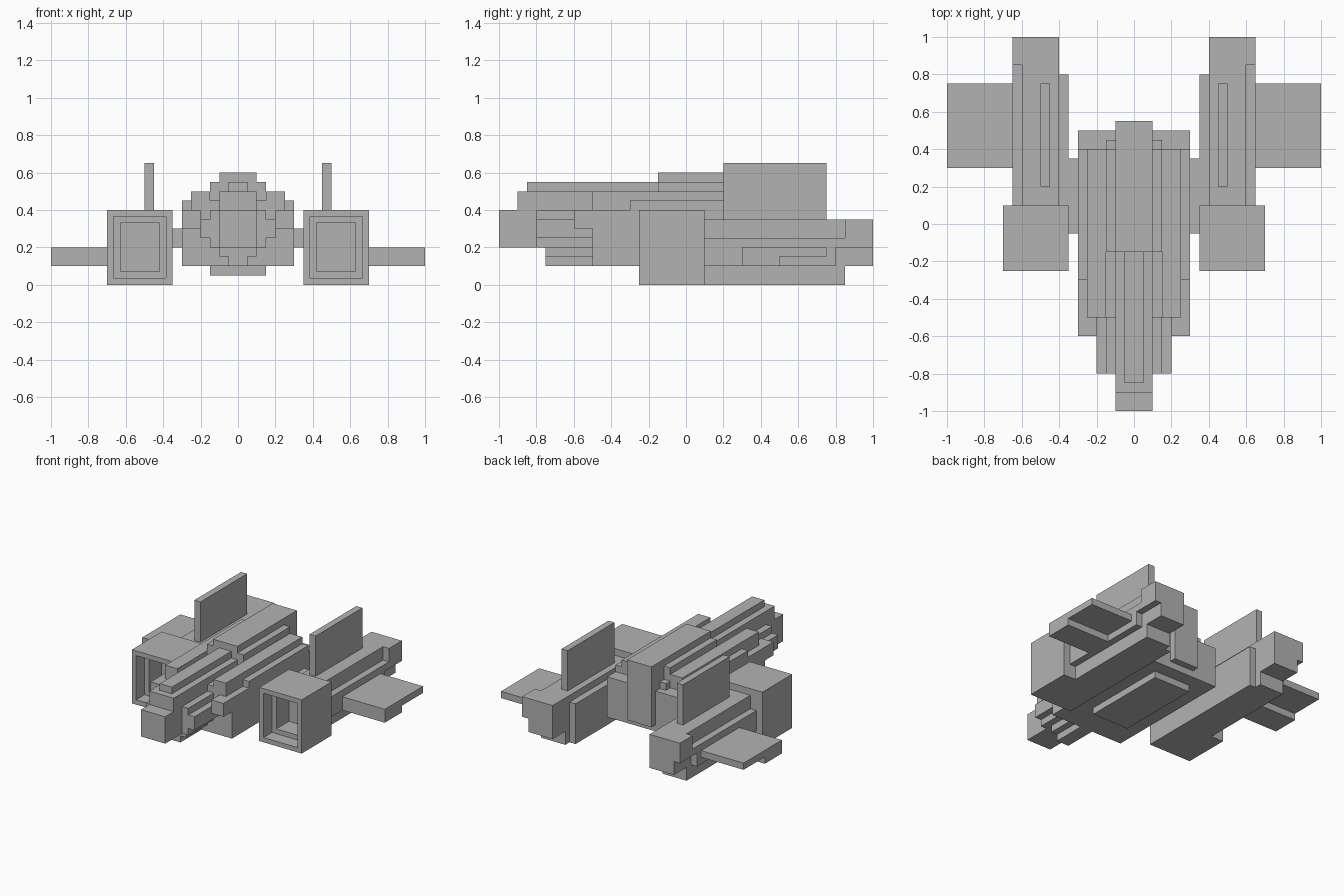
import bpy
import bmesh
from mathutils import Vector

cube = bpy.data.objects.get("Cube")
if cube:
    bpy.data.objects.remove(cube, do_unlink=True)

UNIT = 0.05  # every part sits on this grid

grey = bpy.data.materials.new("hull grey")
grey.use_nodes = True
shade = (0.45, 0.45, 0.45, 1)
grey.diffuse_color = shade
grey.node_tree.nodes["Principled BSDF"].inputs["Base Color"].default_value = shade


def box_mesh(x, y, z):
    """Box from three (low, high) ranges in grid units."""
    bm = bmesh.new()
    bmesh.ops.create_cube(bm, size=1)
    for vert in bm.verts:
        vert.co = Vector([UNIT * (span[1] if c > 0 else span[0])
                          for c, span in zip(vert.co, (x, y, z))])
    return bm


def finish(name, bm, mirrored):
    bmesh.ops.recalc_face_normals(bm, faces=bm.faces)
    mesh = bpy.data.meshes.new(name)
    bm.to_mesh(mesh)
    bm.free()
    mesh.materials.append(grey)
    part = bpy.data.objects.new(name, mesh)
    bpy.context.collection.objects.link(part)
    if mirrored:
        mirror = part.modifiers.new("both sides", "MIRROR")
        mirror.use_mirror_merge = False
    return part


def centre_block(name, half_width, y, z):
    return finish(name, box_mesh((-half_width, half_width), y, z), False)


def side_block(name, x, y, z):
    return finish(name, box_mesh(x, y, z), True)


# Fuselage core
centre_block("main_hull", 6, (-10, 10), (2, 8))
centre_block("belly_plate", 3, (-5, 8), (1, 2))
centre_block("nose_block", 2, (-20, -10), (4, 8))
centre_block("nose_deck", 2, (-18, -3), (8, 10))
centre_block("nose_ridge", 1, (-17, -3), (10, 11))
centre_block("forward_hull", 3, (-16, -10), (4, 8))
centre_block("chin_upper", 2, (-15, -10), (3, 4))
centre_block("chin_lower", 1, (-15, -10), (2, 3))

# Raised spine and its shoulders
centre_block("spine", 2, (-3, 11), (3, 12))
side_block("spine_shoulder", (2, 3), (-3, 8), (9, 11))
side_block("deck_groove_floor", (2, 3), (-10, 9), (8, 9))
side_block("deck_rail", (3, 5), (-10, 8), (8, 10))
side_block("deck_edge", (5, 6), (-6, 8), (8, 9))

# Stepped cheeks ahead of the hull
side_block("cheek_strip", (3, 4), (-16, -10), (5, 7))
side_block("hull_lip", (4, 6), (-12, -10), (6, 8))

# Pylons joining the engines to the hull
side_block("engine_pylon", (6, 7), (-1, 7), (4, 6))

# Engine intakes with a stepped opening
intake = box_mesh((7, 14), (-5, 2), (0, 8))
bmesh.ops.recalc_face_normals(intake, faces=intake.faces)
mouth = min(intake.faces, key=lambda f: f.calc_center_median().y)
for depth in (2, 3):
    bmesh.ops.inset_region(intake, faces=[mouth], thickness=UNIT)
    made = bmesh.ops.extrude_discrete_faces(intake, faces=[mouth])
    mouth = made["faces"][0]
    for vert in mouth.verts:
        vert.co.y += depth * UNIT
finish("engine_intake", intake, True)

# Engine bodies
side_block("engine_body", (8, 12), (2, 20), (2, 7))
side_block("engine_keel", (8, 12), (2, 17), (0, 2))
side_block("engine_inner_strip", (7, 8), (2, 16), (0, 6))
side_block("engine_outer_strip", (12, 13), (2, 16), (2, 4))
side_block("engine_outer_ledge", (12, 13), (2, 17), (4, 5))
side_block("engine_tail_side", (12, 13), (17, 20), (4, 7))

# Fins and wings
side_block("tail_fin", (9, 10), (4, 15), (7, 13))
side_block("wing_front", (13, 20), (6, 10), (2, 4))
side_block("wing_rear", (13, 20), (10, 15), (3, 4))
